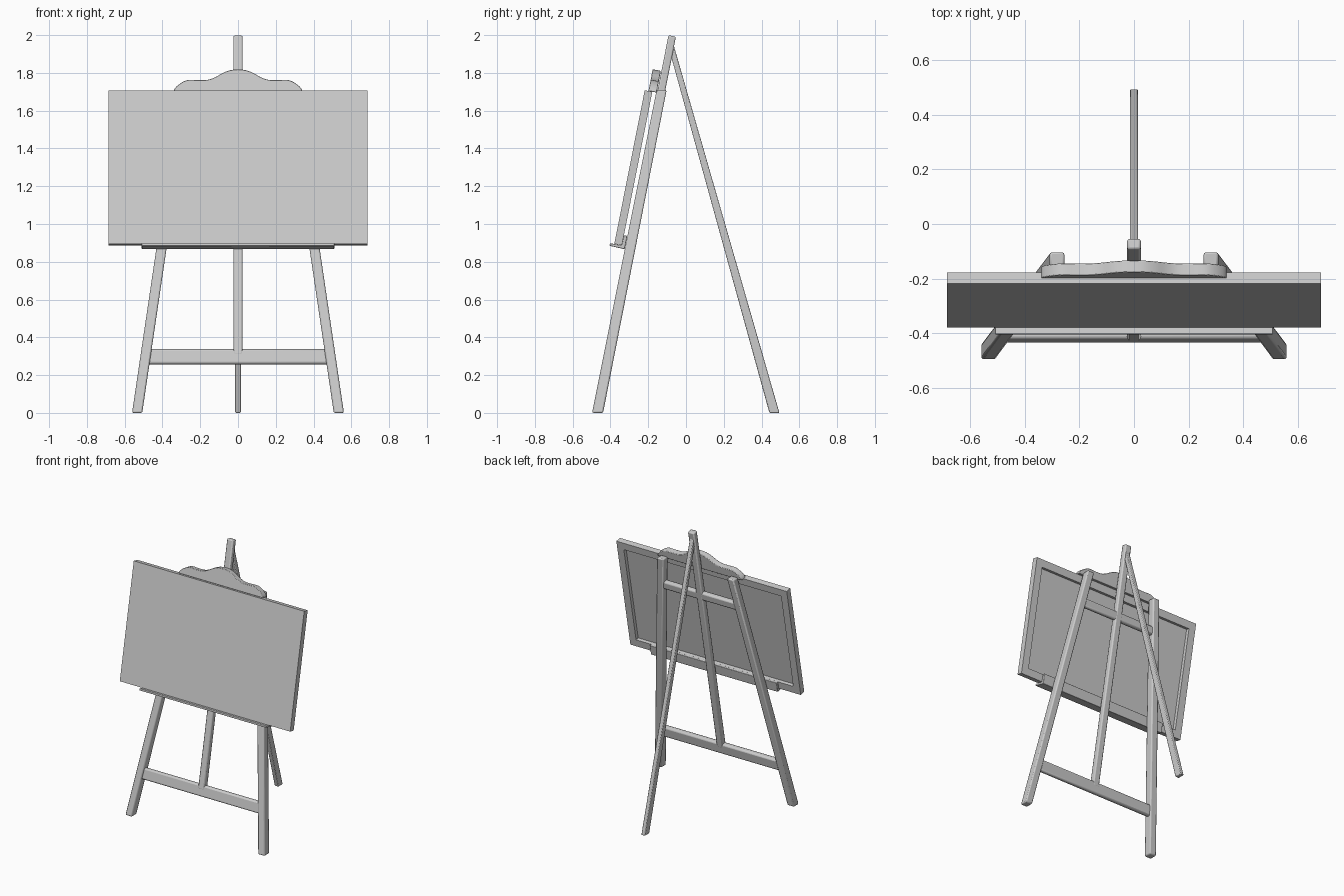
import bpy, bmesh, math
from mathutils import Matrix, Vector

if "Cube" in bpy.data.objects:
    bpy.data.objects.remove(bpy.data.objects["Cube"])

LEAN = math.atan(0.198)
# Tilted frame shared by everything on the front of the easel
TILT = Matrix.Translation((0, -0.468, 0)) @ Matrix.Rotation(-LEAN, 4, 'X')


def finish(name, bm, matrix=None, bevel=0.0, segments=2):
    bmesh.ops.recalc_face_normals(bm, faces=bm.faces)
    me = bpy.data.meshes.new(name)
    bm.to_mesh(me)
    bm.free()
    if matrix:
        me.transform(matrix)
    ob = bpy.data.objects.new(name, me)
    bpy.context.collection.objects.link(ob)
    if bevel:
        mod = ob.modifiers.new("bevel", 'BEVEL')
        mod.width, mod.segments = bevel, segments
        mod.limit_method, mod.angle_limit = 'ANGLE', math.radians(40)
    bpy.ops.object.select_all(action='DESELECT')
    ob.select_set(True)
    bpy.context.view_layer.objects.active = ob
    bpy.ops.object.shade_smooth_by_angle(angle=math.radians(35))
    return ob


def beam(name, low, high, size_low, size_high, matrix=None, bevel=0.008):
    """Four-sided bar between two horizontal rectangles."""
    bm = bmesh.new()
    rings = []
    for c, (w, d) in ((low, size_low), (high, size_high)):
        rings.append([bm.verts.new(Vector(c) + Vector((sx * w / 2, sy * d / 2, 0)))
                      for sx, sy in ((-1, -1), (1, -1), (1, 1), (-1, 1))])
    bm.faces.new(rings[0])
    bm.faces.new(rings[1])
    for i in range(4):
        j = (i + 1) % 4
        bm.faces.new((rings[0][i], rings[0][j], rings[1][j], rings[1][i]))
    return finish(name, bm, matrix, bevel)


def extrude(name, points, offset, matrix=None, bevel=0.0, segments=2):
    bm = bmesh.new()
    face = bm.faces.new([bm.verts.new(p) for p in points])
    new = bmesh.ops.extrude_face_region(bm, geom=[face])["geom"]
    bmesh.ops.translate(bm, vec=offset, verts=[v for v in new if isinstance(v, bmesh.types.BMVert)])
    return finish(name, bm, matrix, bevel, segments)


# Splayed front legs
for side, label in ((-1, "left"), (1, "right")):
    beam("front_leg_" + label, (side * 0.534, -0.468, 0), (side * 0.281, -0.129, 1.71),
         (0.054, 0.058), (0.054, 0.053))

# Rear leg, tapering into the mast
beam("rear_leg", (0, 0.468, 0), (0, -0.081, 1.95), (0.03, 0.053), (0.03, 0.03), bevel=0.005)

# Central mast
beam("centre_mast", (0, 0, 0.31), (0, 0, 2.034), (0.05, 0.04), (0.05, 0.04), TILT)

# Cross bars, ends following the leg splay
for label, z0, z1 in (("lower", 0.262, 0.342), ("upper", 1.495, 1.555)):
    w0, w1 = (2 * (0.525 - 0.145 * z) for z in (z0, z1))
    beam(label + "_cross_bar", (0, 0, z0), (0, 0, z1), (w0, 0.038), (w1, 0.038), TILT, 0.011)

# Canvas with a recessed back
bm = bmesh.new()
bmesh.ops.create_cube(bm, size=1, matrix=Matrix.Translation((0, -0.0665, 1.3095))
                      @ Matrix.Diagonal((1.37, 0.041, 0.829, 1)))
bm.normal_update()
back = [f for f in bm.faces if f.normal.y > 0.9]
bmesh.ops.inset_region(bm, faces=back, thickness=0.075)
inner = bmesh.ops.extrude_face_region(bm, geom=back)["geom"]
bmesh.ops.delete(bm, geom=back, context='FACES_ONLY')
bmesh.ops.translate(bm, vec=(0, -0.025, 0), verts=[v for v in inner if isinstance(v, bmesh.types.BMVert)])
finish("canvas", bm, TILT)

# L-shaped tray holding the canvas
tray = [(-0.11, 0.88), (-0.028, 0.878), (-0.028, 0.95), (-0.046, 0.95),
        (-0.046, 0.894), (-0.11, 0.894)]
extrude("canvas_tray", [(-0.51, y, z) for y, z in tray], (1.02, 0, 0), TILT, 0.003)

# Scalloped crown clamp above the canvas
half = []
N = 16
ctrl = [(0.34, 1.724), (0.332, 1.742), (0.305, 1.766), (0.265, 1.784), (0.21, 1.783),
        (0.16, 1.785), (0.12, 1.799), (0.08, 1.822), (0.04, 1.837), (0, 1.841)]
for i in range(len(ctrl) - 1):
    p0, p1 = Vector(ctrl[max(i - 1, 0)]), Vector(ctrl[i])
    p2, p3 = Vector(ctrl[i + 1]), Vector(ctrl[min(i + 2, len(ctrl) - 1)])
    for t in (0, 1 / 3, 2 / 3):
        half.append(0.5 * (2 * p1 + (p2 - p0) * t + (2 * p0 - 5 * p1 + 4 * p2 - p3) * t ** 2
                           + (3 * p1 - p0 - 3 * p2 + p3) * t ** 3))
outline = [(p.x, -0.067, p.y) for p in half] + [(0, -0.067, 1.841)]
outline += [(-p.x, -0.067, p.y) for p in reversed(half)]
extrude("crown_clamp", outline, (0, 0.044, 0), TILT, 0.006)
